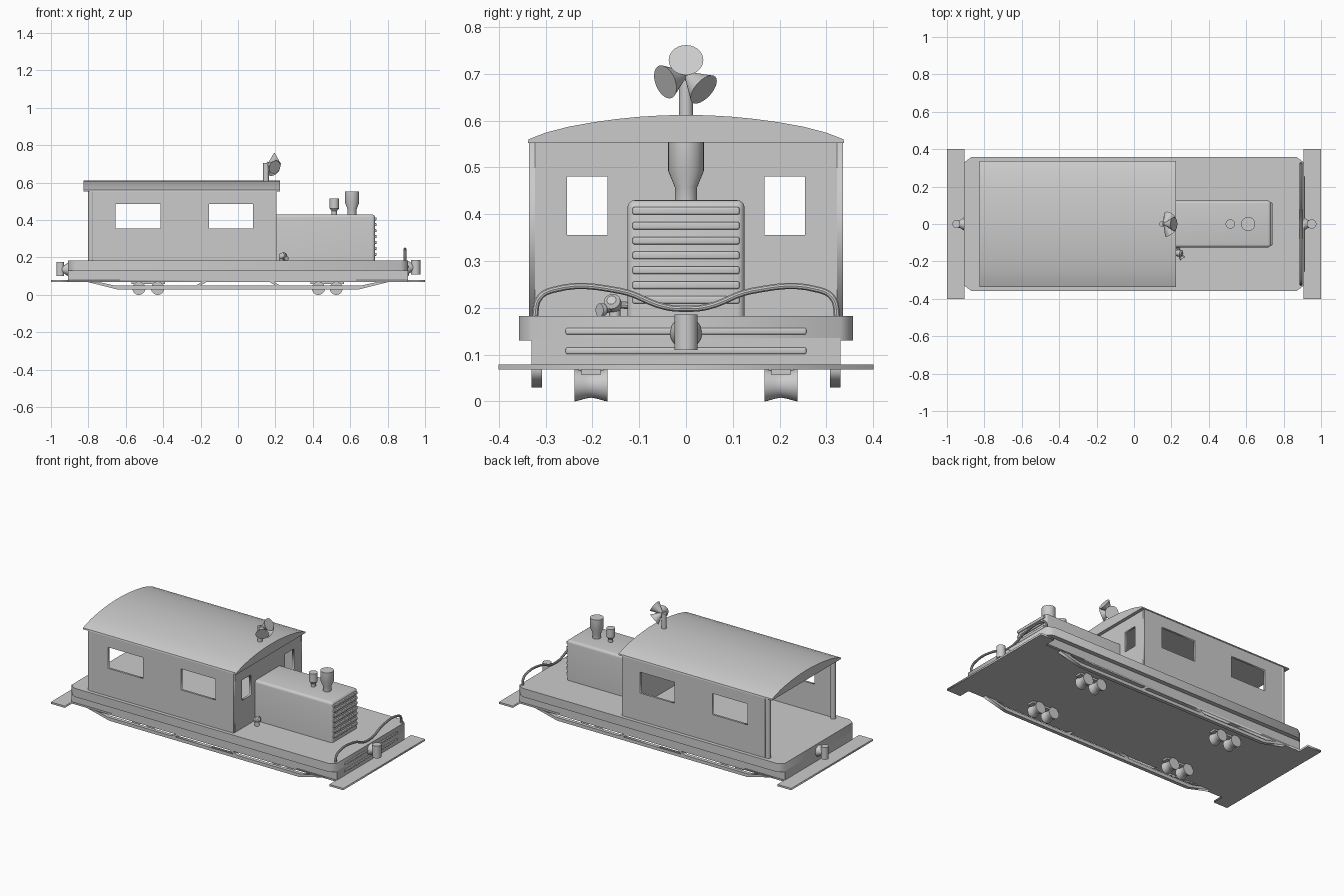
import bpy, bmesh, math
from mathutils import Matrix, Vector

cube = bpy.data.objects.get("Cube")
if cube:
    bpy.data.objects.remove(cube, do_unlink=True)

# Local x, y and extrusion axes for each drawing plane
PLANES = {
    "XY": ((1, 0, 0), (0, 1, 0), (0, 0, 1)),
    "XZ": ((1, 0, 0), (0, 0, 1), (0, -1, 0)),
    "YZ": ((0, 1, 0), (0, 0, 1), (1, 0, 0)),
}


def add_mesh(name, mesh, smooth=False):
    mesh.name = name
    obj = bpy.data.objects.new(name, mesh)
    bpy.context.collection.objects.link(obj)
    if smooth:
        mesh.shade_smooth()
        mesh.set_sharp_from_angle(angle=math.radians(35))
    return obj


def from_bmesh(name, bm, smooth=False):
    bmesh.ops.recalc_face_normals(bm, faces=bm.faces[:])
    mesh = bpy.data.meshes.new(name)
    bm.to_mesh(mesh)
    bm.free()
    return add_mesh(name, mesh, smooth)


def from_curve(name, curve, smooth=False):
    temp = bpy.data.objects.new(name + "_curve", curve)
    bpy.context.collection.objects.link(temp)
    graph = bpy.context.evaluated_depsgraph_get()
    mesh = bpy.data.meshes.new_from_object(temp.evaluated_get(graph))
    bpy.data.objects.remove(temp, do_unlink=True)
    bpy.data.curves.remove(curve)
    return add_mesh(name, mesh, smooth)


def panel(name, loops, plane, low, high, smooth=False):
    """Flat outline, with later loops as holes, extruded from low to high."""
    curve = bpy.data.curves.new(name, "CURVE")
    curve.dimensions = "2D"
    curve.fill_mode = "BOTH"
    curve.extrude = abs(high - low) / 2
    for loop in loops:
        spline = curve.splines.new("POLY")
        spline.points.add(len(loop) - 1)
        for point, (u, v) in zip(spline.points, loop):
            point.co = (u, v, 0, 1)
        spline.use_cyclic_u = True
    obj = from_curve(name, curve, smooth)
    frame = Matrix(PLANES[plane]).transposed().to_4x4()
    normal = Vector([abs(c) for c in PLANES[plane][2]])
    obj.data.transform(Matrix.Translation(normal * (low + high) / 2) @ frame)
    return obj


def rect(u0, u1, v0, v1):
    return [(u0, v0), (u1, v0), (u1, v1), (u0, v1)]


def box(name, x, y, z, bevel=0, keep=None):
    bm = bmesh.new()
    bmesh.ops.create_cube(bm, size=1)
    for v in bm.verts:
        v.co = [r[0] if c < 0 else r[1] for c, r in zip(v.co, (x, y, z))]
    if bevel:
        edges = [e for e in bm.edges
                 if keep is None or keep((e.verts[0].co + e.verts[1].co) / 2)]
        bmesh.ops.bevel(bm, geom=edges, offset=bevel, segments=4,
                        profile=0.5, affect="EDGES")
    return from_bmesh(name, bm, bevel > 0)


def lathe(name, profile, origin, axis=(0, 0, 1), sides=28):
    """Solid of revolution from (radius, distance along axis) pairs."""
    bm = bmesh.new()
    rings = []
    for r, h in profile:
        rings.append([bm.verts.new((r * math.cos(a), r * math.sin(a), h))
                      for a in (math.tau * i / sides for i in range(sides))])
    for a, b in zip(rings, rings[1:]):
        for i in range(sides):
            j = (i + 1) % sides
            bm.faces.new((a[i], a[j], b[j], b[i]))
    bm.faces.new(rings[0])
    bm.faces.new(rings[-1])
    turn = Vector(axis).to_track_quat("Z", "Y").to_matrix().to_4x4()
    bm.transform(Matrix.Translation(origin) @ turn)
    return from_bmesh(name, bm, True)


def tube(name, points, radius):
    curve = bpy.data.curves.new(name, "CURVE")
    curve.dimensions = "3D"
    curve.bevel_depth = radius
    curve.bevel_resolution = 3
    curve.use_fill_caps = True
    curve.resolution_u = 6
    spline = curve.splines.new("BEZIER")
    spline.bezier_points.add(len(points) - 1)
    for bp, co in zip(spline.bezier_points, points):
        bp.co = co
        bp.handle_left_type = bp.handle_right_type = "AUTO"
    return from_curve(name, curve, True)


# Frame: footplate with wide ends, lower sill, deck with clipped corners
quarter = [(1, 0.4), (0.905, 0.4), (0.905, 0.33)]
half = quarter + [(-x, y) for x, y in reversed(quarter)]
panel("footplate", [half + [(x, -y) for x, y in reversed(half)]], "XY", 0.068, 0.079)
box("lower_sill", (-0.908, 0.908), (-0.33, 0.33), (0.079, 0.135))
corner = [(0.908, 0.33), (0.87, 0.357)]
half = corner + [(-x, y) for x, y in reversed(corner)]
panel("deck", [half + [(x, -y) for x, y in reversed(half)]], "XY", 0.13, 0.183)
for i, z in enumerate((0.108, 0.15)):
    box(f"front_rib_{i + 1}", (0.9, 0.913), (-0.257, 0.257), (z - 0.007, z + 0.007), 0.004)

# Trussed side frames and spool wheels
truss = [(-0.83, 0.075), (-0.65, 0.03), (0.65, 0.03), (0.83, 0.075)]
end_gap = [(-0.74, 0.068), (-0.66, 0.05), (-0.225, 0.05), (-0.195, 0.068)]
mid_gap = [(-0.17, 0.068), (-0.2, 0.05), (0.2, 0.05), (0.17, 0.068)]
gaps = [end_gap, mid_gap, [(-x, z) for x, z in end_gap]]
spool = [(0.035, -0.035), (0.034, -0.03), (0.029, -0.012),
         (0.027, 0), (0.029, 0.012), (0.034, 0.03), (0.035, 0.035)]
for side, s in (("left", 1), ("right", -1)):
    panel(f"truss_{side}", [truss] + gaps, "XZ", s * 0.308, s * 0.33)
    for x in (-0.53, -0.43, 0.43, 0.525):
        lathe(f"wheel_{side}", spool, (x, s * 0.203, 0.035), (0, 1, 0))
    for x in (-0.48, 0.478):
        box(f"wheel_bracket_{side}", (x - 0.09, x + 0.09),
            (s * 0.203 - 0.02, s * 0.203 + 0.02), (0.057, 0.07))

# Cabin: windowed walls, open rear with corner posts
side_windows = [rect(-0.655, -0.415, 0.355, 0.485), rect(-0.155, 0.08, 0.355, 0.485)]
for side, s in (("left", 1), ("right", -1)):
    panel(f"cabin_wall_{side}", [rect(-0.775, 0.205, 0.183, 0.555)] + side_windows,
          "XZ", s * 0.322, s * 0.335)
    lathe(f"rear_post_{side}", [(0.016, 0.18), (0.016, 0.555)], (-0.785, s * 0.318, 0))
front_windows = [rect(-0.254, -0.168, 0.355, 0.48), rect(0.168, 0.254, 0.355, 0.48)]
panel("cabin_front_wall", [rect(-0.323, 0.323, 0.183, 0.555)] + front_windows,
      "YZ", 0.192, 0.205)

# Arched roof
rise = [(0.338, 0.552), (0.336, 0.56), (0.3, 0.574), (0.25, 0.587), (0.2, 0.596),
        (0.15, 0.603), (0.1, 0.608), (0.05, 0.611)]
arch = rise + [(0, 0.612)] + [(-y, z) for y, z in reversed(rise)]
panel("roof", [arch], "YZ", -0.825, 0.225, True)

# Horn cluster on its pipe
lathe("horn_pipe", [(0.015, 0.6), (0.015, 0.704)], (0.15, 0, 0))
for i, axis in enumerate(((0.86, 0, 0.5), (0.57, -0.76, -0.3), (0.49, 0.65, -0.58))):
    lathe(f"horn_{i + 1}", [(0.006, -0.012), (0.008, 0.005), (0.037, 0.058)],
          (0.163, 0, 0.7), axis)

# Engine hood, grille slats and stacks
box("hood", (0.2, 0.732), (-0.125, 0.125), (0.18, 0.43), 0.016,
    lambda m: m.z > 0.2 and m.x > 0.21)
for i in range(7):
    z = 0.407 - i * 0.0317
    box(f"grille_slat_{i + 1}", (0.725, 0.741), (-0.114, 0.114), (z - 0.008, z + 0.008), 0.004)
lathe("large_stack", [(0.024, 0.42), (0.024, 0.458), (0.038, 0.492), (0.038, 0.554)],
      (0.61, 0, 0))
lathe("small_stack", [(0.014, 0.42), (0.014, 0.448), (0.025, 0.462), (0.025, 0.515)],
      (0.515, 0, 0))

# Valve beside the hood
lathe("valve_body", [(0.012, 0), (0.018, 0.01), (0.018, 0.03), (0.01, 0.036)],
      (0.225, -0.152, 0.2), (0.85, -0.2, 0.45))
lathe("valve_base", [(0.012, 0.18), (0.012, 0.205)], (0.235, -0.152, 0))
tube("valve_pipe", [(0.235, -0.12, 0.205), (0.24, -0.15, 0.205), (0.25, -0.17, 0.196)], 0.008)
lathe("valve_cap", [(0.008, 0), (0.014, 0.006), (0.014, 0.016)],
      (0.25, -0.172, 0.195), (0.6, -0.8, 0))

# Dipped front handrail
bend = [(0.323, 0.18), (0.314, 0.22), (0.285, 0.238), (0.14, 0.236), (0.045, 0.202)]
path = bend + [(0, 0.198)] + [(-y, z) for y, z in reversed(bend)]
tube("front_handrail", [(0.893, y, z) for y, z in path], 0.007)

# Couplers at both ends
for end, s, r, z in (("front", 1, 0.025, 0.11), ("rear", -1, 0.021, 0.1)):
    lathe(f"{end}_coupler_pin", [(r, z), (r, z + 0.076)], (s * 0.95, 0, 0))
    lathe(f"{end}_coupler_hub", [(0.034, 0), (0.034, 0.012), (0.022, 0.03), (0.018, 0.045)],
          (s * 0.9, 0, z + 0.036), (s, 0, 0))
